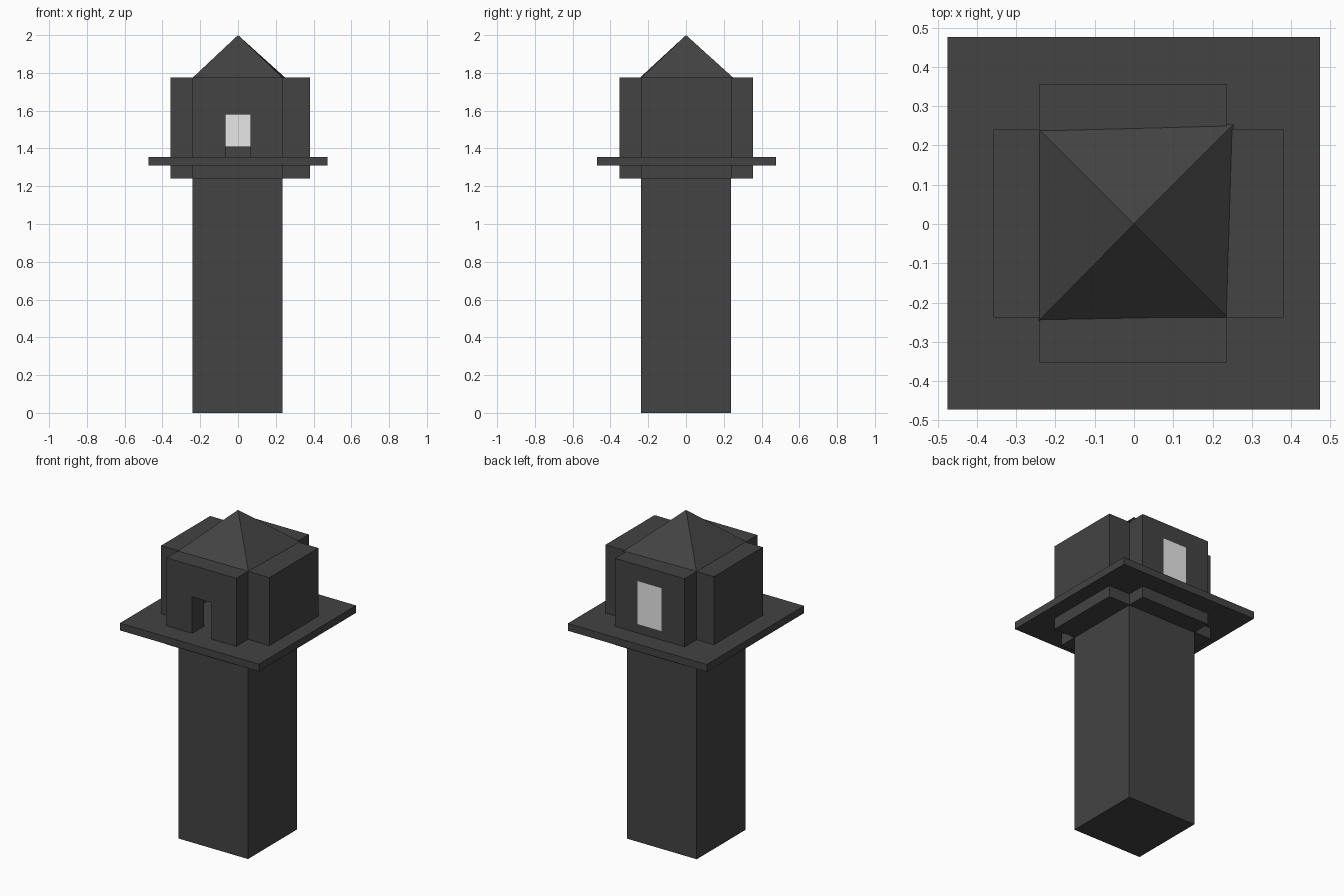
import bpy
import bmesh

old = bpy.data.objects.get("Cube")
if old:
    bpy.data.objects.remove(old, do_unlink=True)


def make_material(name, value):
    mat = bpy.data.materials.new(name)
    mat.use_nodes = True
    colour = (value, value, value, 1)
    mat.diffuse_color = colour
    mat.node_tree.nodes["Principled BSDF"].inputs["Base Color"].default_value = colour
    return mat


stone = make_material("dark stone", 0.056)
pane = make_material("pale glass", 0.8)


def add_object(name, bm, mat):
    bmesh.ops.recalc_face_normals(bm, faces=bm.faces)
    mesh = bpy.data.meshes.new(name)
    bm.to_mesh(mesh)
    bm.free()
    mesh.materials.append(mat)
    obj = bpy.data.objects.new(name, mesh)
    bpy.context.collection.objects.link(obj)
    return obj


def box(name, xs, ys, zs, mat=stone):
    bm = bmesh.new()
    bmesh.ops.create_cube(bm, size=1)
    for v in bm.verts:
        v.co = [span[co > 0] for span, co in zip((xs, ys, zs), v.co)]
    return add_object(name, bm, mat)


def cut(target, xs, ys, zs):
    cutter = box("cutter", xs, ys, zs)
    cutter.hide_render = True
    mod = target.modifiers.new("opening", "BOOLEAN")
    mod.operation = "DIFFERENCE"
    mod.solver = "EXACT"
    mod.object = cutter
    # Bake the opening so that no helper remains
    graph = bpy.context.evaluated_depsgraph_get()
    baked = bpy.data.meshes.new_from_object(target.evaluated_get(graph))
    target.modifiers.clear()
    target.data = baked
    bpy.data.objects.remove(cutter, do_unlink=True)


# Shaft and the balcony slab around the room
core = (-0.24, 0.235)
bay_z = (1.24, 1.775)
box("shaft", core, (-0.238, 0.238), (0, 1.33))
box("balcony", (-0.475, 0.473), (-0.472, 0.476), (1.31, 1.355))

# Four bays form a cross and enclose the hollow lookout room
front = box("front_bay", core, (-0.352, -0.238), bay_z)
back = box("back_bay", core, (0.238, 0.356), bay_z)
box("left_bay", (0.235, 0.381), (-0.238, 0.24), bay_z)
box("right_bay", (-0.358, -0.24), (-0.238, 0.24), bay_z)

# Doorway in front, glazed window behind
cut(front, (-0.066, 0.066), (-0.5, -0.1), (1.34, 1.58))
window_x, window_z = (-0.082, 0.082), (1.41, 1.675)
cut(back, window_x, (0.1, 0.5), window_z)
box("window_pane", window_x, (0.35, 0.356), window_z, pane)

# Slightly uneven pyramid roof
bm = bmesh.new()
base = [bm.verts.new((x, y, 1.772)) for x, y in
        ((-0.243, -0.247), (0.238, -0.238), (0.253, 0.253), (-0.24, 0.24))]
apex = bm.verts.new((0, 0, 2))
bm.faces.new(base)
for i in range(4):
    bm.faces.new((base[i], base[(i + 1) % 4], apex))
add_object("roof", bm, stone)
